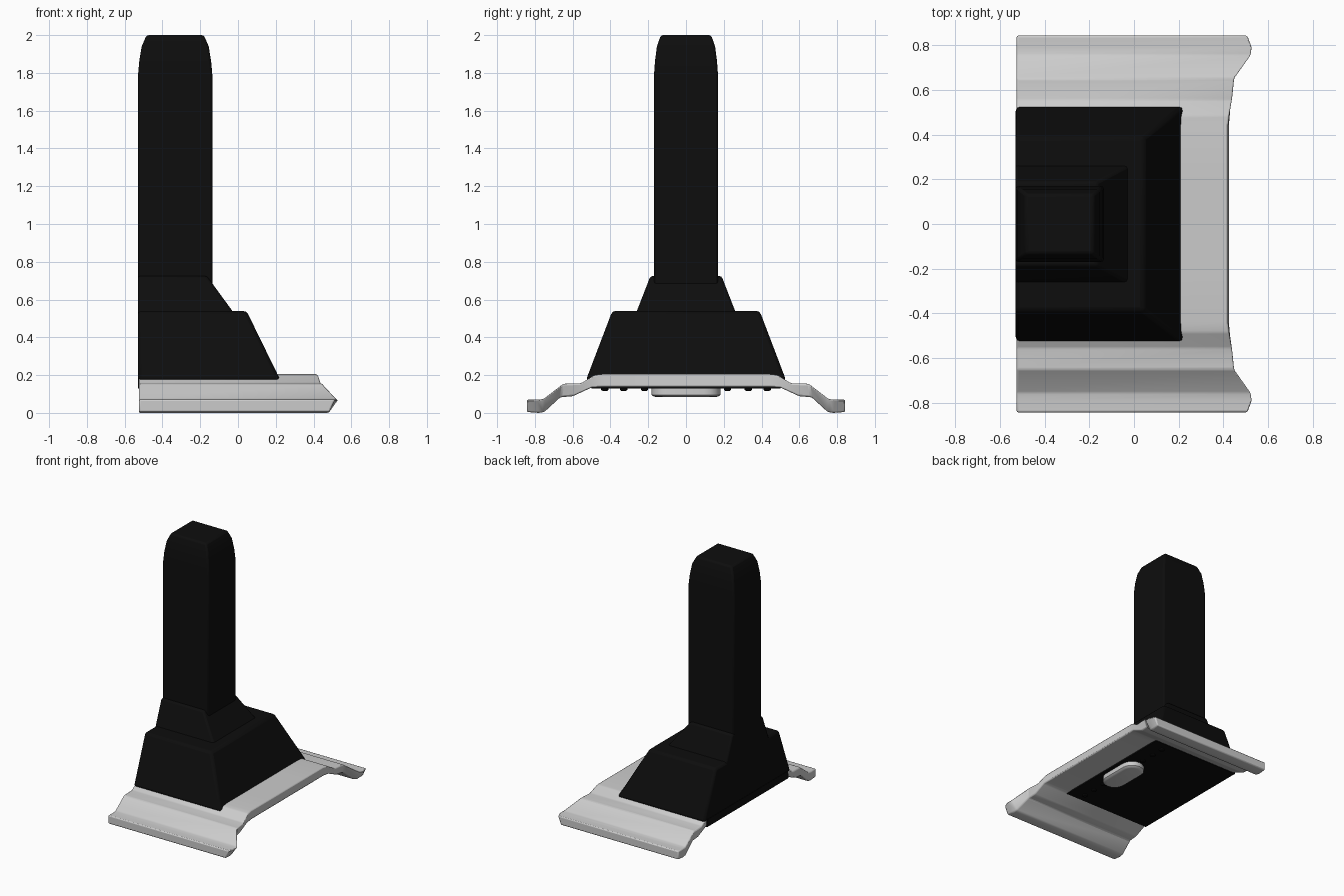
import bpy, bmesh, math

if "Cube" in bpy.data.objects:
    bpy.data.objects.remove(bpy.data.objects["Cube"])

BACK = -0.53
black = bpy.data.materials.new("black_casing")
black.diffuse_color = (0.004, 0.004, 0.004, 1)
black.use_nodes = True
black.node_tree.nodes["Principled BSDF"].inputs["Base Color"].default_value = black.diffuse_color


def finish(name, bm, bevel=0.0, segments=2, mat=None, angle=35):
    """Turn a bmesh into a named, bevelled, smooth shaded object."""
    bmesh.ops.recalc_face_normals(bm, faces=bm.faces)
    mesh = bpy.data.meshes.new(name)
    bm.to_mesh(mesh)
    bm.free()
    ob = bpy.data.objects.new(name, mesh)
    bpy.context.collection.objects.link(ob)
    if mat:
        mesh.materials.append(mat)
    if bevel:
        mod = ob.modifiers.new("soft_edges", 'BEVEL')
        mod.width = bevel
        mod.segments = segments
        mod.limit_method = 'ANGLE'
        mod.angle_limit = math.radians(20)
    bpy.ops.object.select_all(action='DESELECT')
    ob.select_set(True)
    bpy.context.view_layer.objects.active = ob
    bpy.ops.object.shade_smooth_by_angle(angle=math.radians(angle))
    return ob


def loft(name, rings, cap=True, **kw):
    """Join closed rings of equal point count and cap both ends."""
    bm = bmesh.new()
    loops = [[bm.verts.new(p) for p in r] for r in rings]
    n = len(loops[0])
    for a, b in zip(loops, loops[1:]):
        for i in range(n):
            j = (i + 1) % n
            bm.faces.new((a[i], a[j], b[j], b[i]))
    bm.faces.new(loops[0])
    bm.faces.new(loops[-1])
    return finish(name, bm, **kw)


def rect(z, x0, x1, y):
    return [(x0, -y, z), (x1, -y, z), (x1, y, z), (x0, y, z)]


# Pressed steel base plate: half profile (top y, z, front x, bottom y, z, front x)
half = [
    (0.20, 0.205, 0.42, 0.20, 0.138, 0.425),
    (0.44, 0.205, 0.42, 0.44, 0.138, 0.425),
    (0.485, 0.20, 0.425, 0.50, 0.134, 0.43),
    (0.555, 0.157, 0.44, 0.60, 0.088, 0.43),
    (0.65, 0.154, 0.45, 0.665, 0.083, 0.435),
    (0.755, 0.073, 0.525, 0.75, 0.005, 0.475),
    (0.79, 0.07, 0.53, 0.78, 0.0, 0.48),
    (0.843, 0.07, 0.51, 0.843, 0.005, 0.485),
]


def flip(r):
    return (-r[0], r[1], r[2], -r[3], r[4], r[5])


profile = [flip(r) for r in reversed(half)] + half
plate_rings = [[(BACK + 0.005, ty, tz), (fx, ty, tz), (bx, by, bz), (BACK + 0.005, by, bz)]
               for ty, tz, fx, by, bz, bx in profile]
loft("base_plate", plate_rings, bevel=0.008)

# Stepped black casing, flat at the back
loft("lower_casing", [rect(0.172, BACK, 0.225, 0.53), rect(0.54, BACK, 0.045, 0.39)],
     bevel=0.018, mat=black)
loft("upper_casing", [rect(0.50, BACK, 0.0, 0.275), rect(0.54, BACK, -0.03, 0.26),
                      rect(0.725, BACK, -0.165, 0.188)], bevel=0.012, mat=black)

# Tall column with rounded tapering top
steps = [(0.60, 0), (1.78, 0), (1.86, 0.007), (1.94, 0.02), (2.0, 0.046)]
loft("column", [rect(z, BACK + d, -0.135 - d, 0.17 - d * 0.8) for z, d in steps],
     bevel=0.012, mat=black)

# Black panel under the plate
loft("under_panel", [rect(0.128, BACK, 0.21, 0.50), rect(0.185, BACK, 0.21, 0.495)], mat=black)


# Rounded grey boss in the middle of the underside
def slot(z, length, radius, cx=0.10, n=8):
    pts = []
    for side in (1, -1):
        for i in range(n + 1):
            a = math.pi * i / n + (0 if side > 0 else math.pi)
            pts.append((cx + radius * math.cos(a),
                        side * (length - radius) + radius * math.sin(a), z))
    return pts


loft("under_boss", [slot(0.14, 0.182, 0.085), slot(0.095, 0.182, 0.085),
                    slot(0.087, 0.172, 0.075), slot(0.084, 0.155, 0.058)])

# Small bolt heads either side of the boss
for i, y in enumerate((0.22, 0.33, 0.43)):
    for side in (-1, 1):
        rings = [[(0.10 + r * math.cos(k * math.pi / 6),
                   side * y + r * math.sin(k * math.pi / 6), z) for k in range(12)]
                 for z, r in ((0.135, 0.019), (0.122, 0.019), (0.117, 0.013))]
        loft(f"bolt_{i + 1}_{'left' if side < 0 else 'right'}", rings, mat=black)
